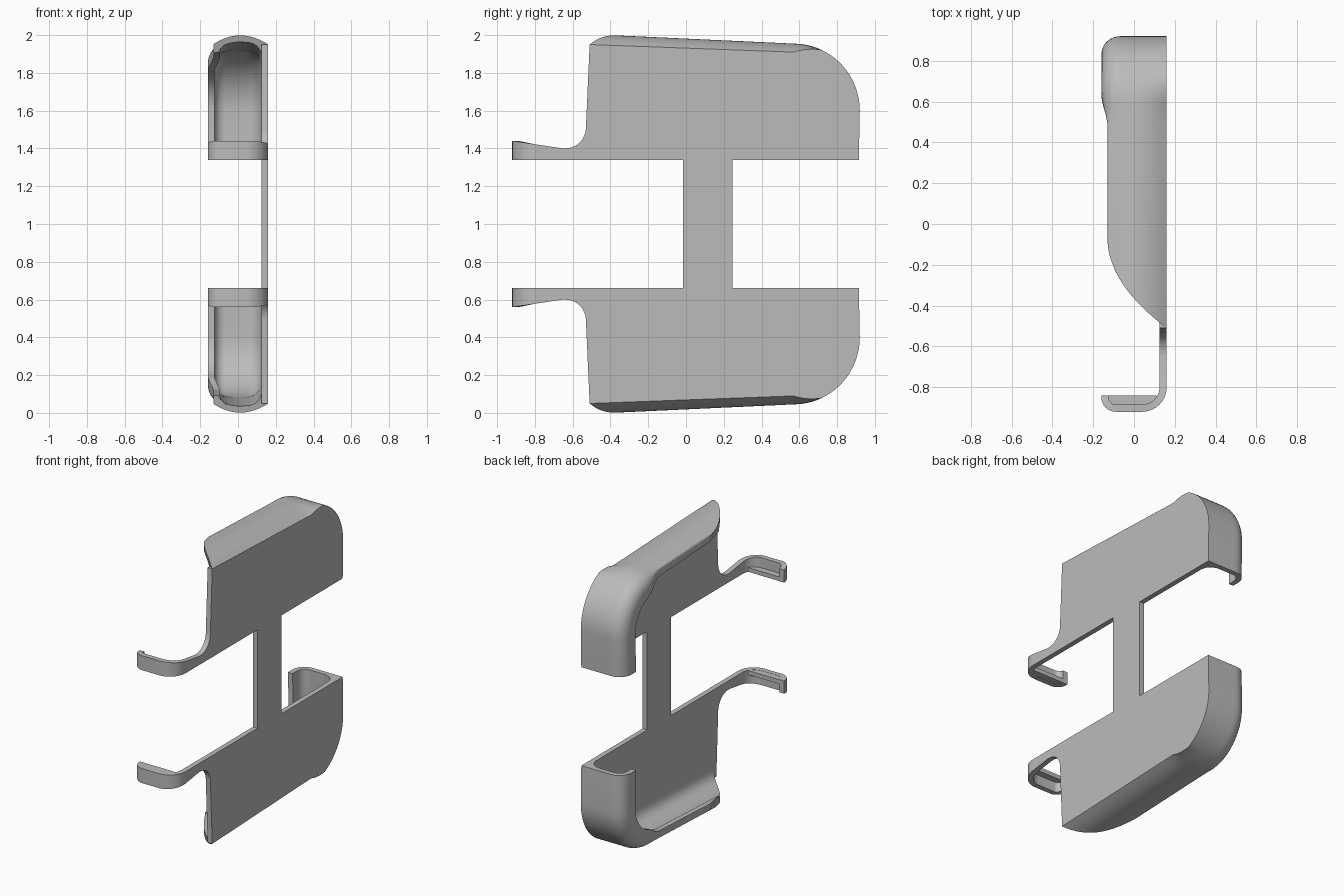
import bpy, bmesh
from math import sin, cos, radians, pi

if "Cube" in bpy.data.objects:
    bpy.data.objects.remove(bpy.data.objects["Cube"])

grey = bpy.data.materials.new("plain grey")
grey.use_nodes = True
grey.diffuse_color = (0.5, 0.5, 0.5, 1)
grey.node_tree.nodes["Principled BSDF"].inputs["Base Color"].default_value = (0.5, 0.5, 0.5, 1)

MID = 1.0            # height of the mirror plane
X_IN, X_OUT = 0.125, 0.16
WALL = 0.035


def finish(name, bm, mirror=True):
    """Turn a bmesh into a smooth-shaded object, mirrored about mid height."""
    bmesh.ops.recalc_face_normals(bm, faces=bm.faces)
    for v in bm.verts:
        v.co.z -= MID
    mesh = bpy.data.meshes.new(name)
    bm.to_mesh(mesh)
    bm.free()
    mesh.materials.append(grey)
    obj = bpy.data.objects.new(name, mesh)
    bpy.context.collection.objects.link(obj)
    obj.location.z = MID
    if mirror:
        mod = obj.modifiers.new("mirror", "MIRROR")
        mod.use_axis = (False, False, True)
        mod.use_mirror_merge = False
    bpy.ops.object.select_all(action="DESELECT")
    obj.select_set(True)
    bpy.context.view_layer.objects.active = obj
    bpy.ops.object.shade_smooth_by_angle(angle=radians(30))
    return obj


def skin(rings):
    """Closed tube through equal-length rings of points, with end caps."""
    bm = bmesh.new()
    loops = [[bm.verts.new(p) for p in ring] for ring in rings]
    n = len(loops[0])
    for a, b in zip(loops, loops[1:]):
        for i in range(n):
            j = (i + 1) % n
            bm.faces.new((a[i], a[j], b[j], b[i]))
    bm.faces.new(loops[0])
    bm.faces.new(loops[-1])
    return bm


def arc(cx, cy, r, start, end, steps):
    angles = [radians(start + (end - start) * i / steps) for i in range(steps + 1)]
    return [(cx + r * cos(a), cy + r * sin(a)) for a in angles]


def smooth(t):
    t = min(1, max(0, t))
    return t * t * (3 - 2 * t)


# Rim path: nearly level top, big rear curve, upright back
CY, CZ, R = 0.57, 1.60, 0.355
FRONT = -0.51


def front_cut(x):
    return -0.07 - 0.44 * max(0, (x + 0.13) / 0.29) ** 0.5


def top_station(t):
    def place(x, d):
        y = front_cut(x) * (1 - t) + CY * t
        return (x, y, CZ + R - 0.0464 * (y - CY) - d)
    return place, 0.055 - 0.01 * t, smooth((FRONT + (CY - FRONT) * t - 0.42) / 0.26)


def curve_station(a):
    def place(x, d):
        return (x, CY + (R - 0.005 - d) * cos(a), CZ + (R - d) * sin(a))
    fade = max(0, 1 - (pi / 2 - a) / radians(25))
    return place, 0.045 * fade, smooth((CY + R * cos(a) - 0.42) / 0.26)


def back_station(t):
    def place(x, d):
        return (x, CY + R - 0.005 - 0.005 * t - d, CZ + (1.34 - CZ) * t)
    return place, 0, 1


stations = [top_station(i / 16) for i in range(17)]
stations += [curve_station(radians(90 - 5 * i)) for i in range(1, 19)]
stations += [back_station(i / 2) for i in (1, 2)]


def rim_section(crown, w):
    """Crowned wall with a rounded corner, a return lip and a fillet to the plate."""
    xm = -0.13 - 0.03 * w
    r = 0.015 + 0.075 * w
    ri = max(r - WALL, 0.005)
    lip = 0.08 + 0.06 * w

    def bulge(x):
        return crown * (x / X_OUT) ** 2

    pts = []
    for i in range(13):
        x = X_OUT + (xm + r - X_OUT) * i / 12
        pts.append((x, bulge(x)))
    base = bulge(xm + r)
    pts += arc(xm + r, base + r, r, 270, 180, 6)[1:]
    pts += [(xm, lip), (xm + WALL, lip)]
    pts += arc(xm + WALL + ri, base + WALL + ri, ri, 180, 270, 6)
    fillet = 0.08
    x0, x1 = xm + WALL + ri, X_IN - fillet
    for i in range(1, 8):
        x = x0 + (x1 - x0) * i / 8
        pts.append((x, bulge(x) + WALL))
    pts += arc(x1, bulge(x1) + WALL + fillet, fillet, 270, 360, 6)
    pts.append((X_IN + 0.015, WALL + fillet + 0.01))
    return pts


finish("rim_shell", skin([[place(x, d) for x, d in rim_section(c, w)]
                          for place, c, w in stations]))

# Flat side plate with its narrow bridge and tapering front arms
edge = [place(X_OUT, c)[1:] for place, c, w in stations]
half = [(-0.015, 1.34), (-0.80, 1.34), (-0.80, 1.422), (-0.65, 1.40)]
half += arc(-0.64, 1.51, 0.11, 280, 355, 8)
half += edge + [(0.245, 1.34)]
outline = half + [(y, 2 * MID - z) for y, z in reversed(half)]
finish("side_plate", skin([[(x, y, z) for y, z in outline] for x in (X_IN, X_OUT)]), False)

# Front hooks: a band curling round to a short return
outer = [(X_OUT, -0.80)] + arc(0.04, -0.80, 0.12, 0, -90, 10)[1:]
outer += arc(-0.09, -0.85, 0.07, -90, -180, 8) + [(-0.16, -0.84)]
inner = [(X_IN, -0.80)] + arc(0.04, -0.80, 0.085, 0, -90, 10)[1:]
inner += arc(-0.09, -0.85, 0.035, -90, -180, 8) + [(-0.125, -0.84)]


def hook_top(y):
    return 1.44 - 0.148 * (y + 0.92)


finish("front_hook", skin([
    [(*o, 1.34), (*o, hook_top(o[1])), (*i, hook_top(o[1])), (*i, 1.34)]
    for o, i in zip(outer, inner)]))

# Thin ledge along the inside of each hook
ledge = [(-0.14, -0.84), (-0.14, -0.86)] + arc(-0.09, -0.85, 0.05, 190, 270, 5)
ledge += arc(0.04, -0.80, 0.10, 270, 335, 6) + [(0.07, -0.84)]
finish("hook_ledge", skin([[(x, y, z) for x, y in ledge] for z in (1.341, 1.37)]))
